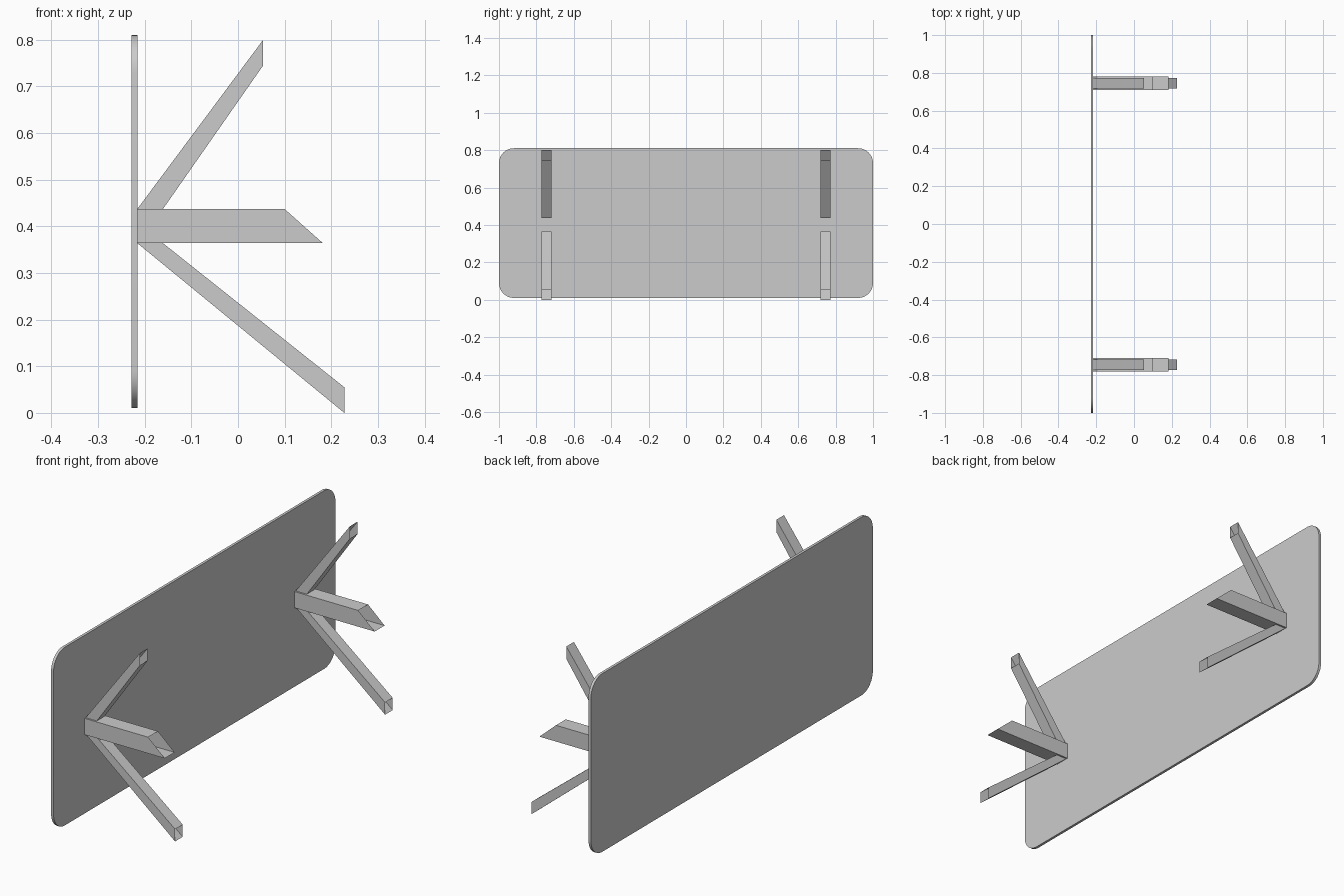
import bpy, bmesh
from math import sin, cos, pi

if "Cube" in bpy.data.objects:
    bpy.data.objects.remove(bpy.data.objects["Cube"])


def make_object(name, bm):
    bmesh.ops.recalc_face_normals(bm, faces=bm.faces[:])
    mesh = bpy.data.meshes.new(name)
    bm.to_mesh(mesh)
    bm.free()
    ob = bpy.data.objects.new(name, mesh)
    bpy.context.collection.objects.link(ob)
    return ob


def tube(name, profile, y, half):
    """Open-ended square tube: side profile (start top, start bottom, end bottom, end top)."""
    bm = bmesh.new()
    a, b, c, d = [[bm.verts.new((x, y + s * half, z)) for s in (-1, 1)] for x, z in profile]
    bm.faces.new((a[0], a[1], d[1], d[0]))   # upper wall
    bm.faces.new((b[0], b[1], c[1], c[0]))   # lower wall
    for i in (0, 1):                         # side walls
        bm.faces.new((a[i], b[i], c[i], d[i]))
    return make_object(name, bm)


# Upright panel with rounded corners
R, STEPS = 0.08, 12
X0, X1, Z0, Z1 = -0.228, -0.216, 0.01, 0.81
bm = bmesh.new()
corners = [(1 - R, Z1 - R), (R - 1, Z1 - R), (R - 1, Z0 + R), (1 - R, Z0 + R)]
outline = []
for q, (cy, cz) in enumerate(corners):
    for i in range(STEPS + 1):
        t = (q + i / STEPS) * pi / 2
        outline.append(bm.verts.new((X0, cy + R * cos(t), cz + R * sin(t))))
face = bm.faces.new(outline)
ext = bmesh.ops.extrude_face_region(bm, geom=[face], use_keep_orig=True)
moved = [g for g in ext["geom"] if isinstance(g, bmesh.types.BMVert)]
bmesh.ops.translate(bm, verts=moved, vec=(X1 - X0, 0, 0))
panel = make_object("panel", bm)
bpy.context.view_layer.objects.active = panel
panel.select_set(True)
bpy.ops.object.shade_smooth_by_angle(angle=pi / 6)

# Pair of three-armed brackets made of open tubes
for side, y in (("front", -0.745), ("back", 0.745)):
    tube(side + "_middle_arm", [(X1, 0.437), (X1, 0.364), (0.182, 0.364), (0.100, 0.437)], y, 0.035)
    tube(side + "_upper_arm", [(X1, 0.437), (-0.161, 0.437), (0.054, 0.745), (0.054, 0.80)], y, 0.027)
    tube(side + "_lower_arm", [(-0.161, 0.364), (X1, 0.364), (0.228, 0.0), (0.228, 0.055)], y, 0.027)
